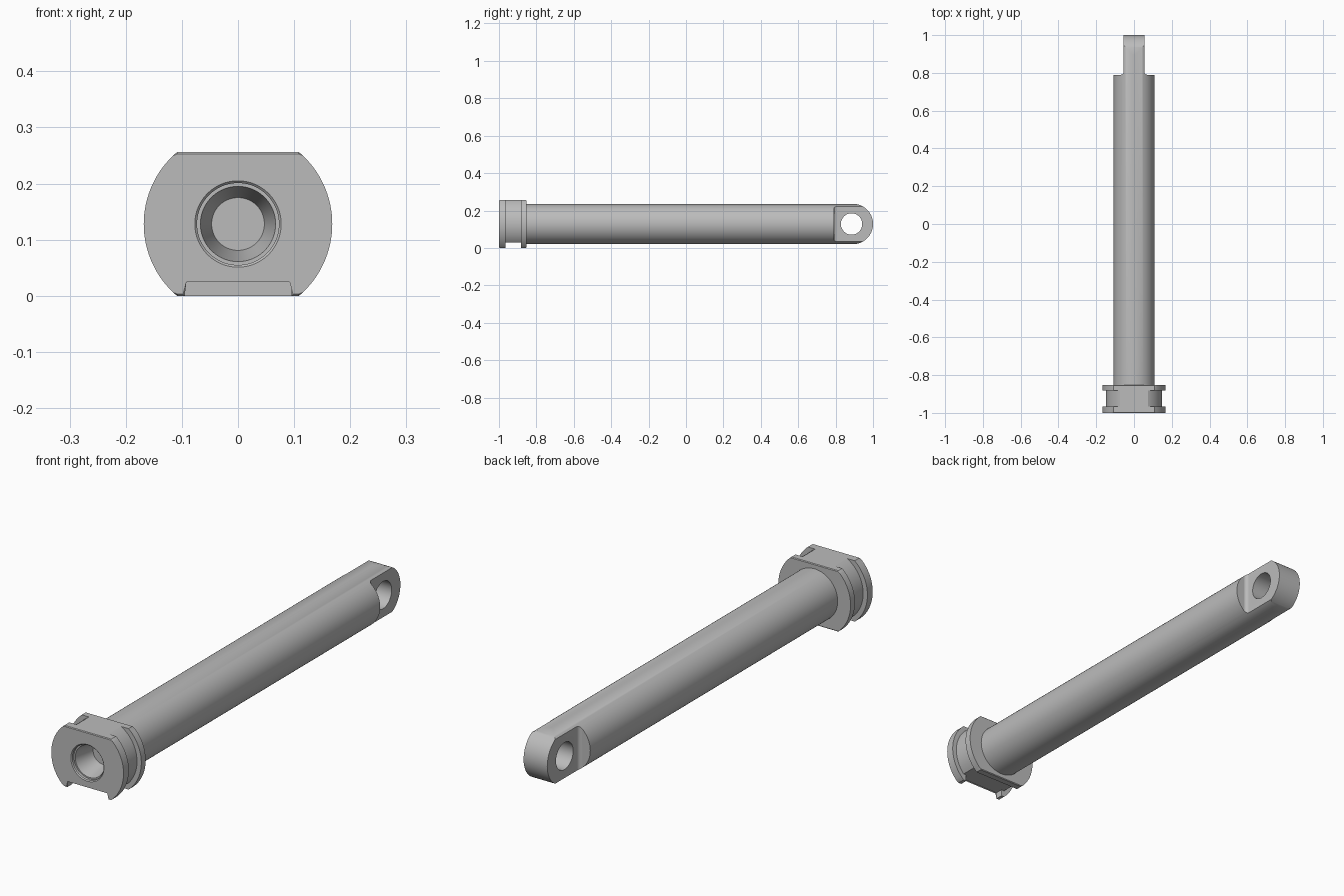
import bpy, bmesh, math

cube = bpy.data.objects.get("Cube")
if cube:
    bpy.data.objects.remove(cube, do_unlink=True)

CZ = 0.128           # height of the pin axis
SEG = 96

steel = bpy.data.materials.new("grey steel")
steel.use_nodes = True
GREY = (0.5, 0.5, 0.5, 1.0)
steel.diffuse_color = GREY
steel.node_tree.nodes["Principled BSDF"].inputs["Base Color"].default_value = GREY


def make_object(name, bm):
    bmesh.ops.recalc_face_normals(bm, faces=bm.faces[:])
    mesh = bpy.data.meshes.new(name)
    bm.to_mesh(mesh)
    bm.free()
    mesh.materials.append(steel)
    obj = bpy.data.objects.new(name, mesh)
    bpy.context.collection.objects.link(obj)
    return obj


def prism(name, outline, axis, start, end, chamfer_at=None):
    """Extrude a 2D outline along an axis, optionally chamfering one end rim."""
    place = {"X": lambda p, q, a: (a, p, q),
             "Y": lambda p, q, a: (p, a, q),
             "Z": lambda p, q, a: (p, q, a)}[axis]
    bm = bmesh.new()
    rings = [[bm.verts.new(place(p, q, a)) for p, q in outline] for a in (start, end)]
    bm.faces.new(rings[0])
    bm.faces.new(rings[1])
    n = len(outline)
    for i in range(n):
        j = (i + 1) % n
        bm.faces.new((rings[0][i], rings[0][j], rings[1][j], rings[1][i]))
    if chamfer_at is not None:
        rim = [e for e in bm.edges if all(abs(v.co.y - chamfer_at) < 1e-5 for v in e.verts)]
        bmesh.ops.bevel(bm, geom=rim, offset=0.003, segments=1, affect="EDGES")
    return make_object(name, bm)


def lathe(name, profile):
    """Closed solid of revolution about the pin axis from (radius, y) points."""
    bm = bmesh.new()
    rings = []
    for r, y in profile:
        rings.append([bm.verts.new((r * math.cos(t), y, CZ + r * math.sin(t)))
                      for t in (2 * math.pi * i / SEG for i in range(SEG))])
    for a, b in zip(rings, rings[1:]):
        for i in range(SEG):
            j = (i + 1) % SEG
            bm.faces.new((a[i], a[j], b[j], b[i]))
    bm.faces.new(rings[0])
    bm.faces.new(rings[-1])
    return make_object(name, bm)


def cut(obj, operation, tool):
    """Apply a boolean straight into the mesh."""
    mod = obj.modifiers.new("cut", "BOOLEAN")
    mod.operation = operation
    mod.solver = "EXACT"
    mod.object = tool
    tool.hide_render = True
    bpy.context.view_layer.update()
    deps = bpy.context.evaluated_depsgraph_get()
    mesh = bpy.data.meshes.new_from_object(obj.evaluated_get(deps))
    obj.modifiers.clear()
    obj.data = mesh


def arc(cx, cy, r, a0, a1, n):
    return [(cx + r * math.cos(a0 + (a1 - a0) * i / n),
             cy + r * math.sin(a0 + (a1 - a0) * i / n)) for i in range(n + 1)]


def flat_disc(r, low, high):
    """Round outline with flats at the bottom and top."""
    right = arc(0, CZ, r, math.asin((low - CZ) / r), math.asin((high - CZ) / r), 32)
    return right + [(-x, z) for x, z in reversed(right)]


# Head: notched front flange, recessed core and back flange
notch = [(-0.095, 0.0), (-0.095, 0.028), (0.095, 0.028), (0.095, 0.0)]
front_flange = prism("front_flange", flat_disc(0.168, 0, 0.256) + notch,
                     "Y", -1.0, -0.965, chamfer_at=-1.0)
groove_core = prism("groove_core", flat_disc(0.148, 0.028, 0.256), "Y", -0.965, -0.882)
back_flange = prism("back_flange", flat_disc(0.168, 0, 0.256),
                    "Y", -0.882, -0.853, chamfer_at=-0.853)

# Stepped, tapering socket in the head
socket = lathe("socket_cutter", [(0.077, -1.02), (0.077, -1.0), (0.073, -0.996),
                                 (0.073, -0.985), (0.067, -0.985), (0.047, -0.895)])
for part in (front_flange, groove_core):
    cut(part, "DIFFERENCE", socket)

# Rod with a flattened, rounded eye end
rod = lathe("rod", [(0.108, -0.86), (0.108, 1.02)])

side = [(0.2, -0.9), (0.2, 0.79)] + arc(0.07, 0.805, 0.015, -math.pi / 2, -math.pi, 6)
side.append((0.055, 1.1))
plan = prism("plan_cutter", side + [(-x, y) for x, y in reversed(side)], "Z", -0.2, 0.5)
cut(rod, "INTERSECT", plan)

tip = [(-0.95, CZ - 0.15), (0.85, CZ - 0.15), (0.892, CZ - 0.108)]
tip += arc(0.892, CZ, 0.108, -math.pi / 2, math.pi / 2, 40)[1:]
tip += [(0.85, CZ + 0.15), (-0.95, CZ + 0.15)]
end_shape = prism("tip_cutter", tip, "X", -0.3, 0.3)
cut(rod, "INTERSECT", end_shape)

eye = prism("eye_cutter", arc(0.885, CZ, 0.057, 0, 2 * math.pi, 64)[:-1], "X", -0.2, 0.2)
cut(rod, "DIFFERENCE", eye)

for tool in (socket, plan, end_shape, eye):
    bpy.data.objects.remove(tool, do_unlink=True)

# Smooth the round surfaces and keep the machined edges crisp
for part in (front_flange, groove_core, back_flange, rod):
    bpy.ops.object.select_all(action="DESELECT")
    part.select_set(True)
    bpy.context.view_layer.objects.active = part
    bpy.ops.object.shade_smooth_by_angle(angle=math.radians(30))
